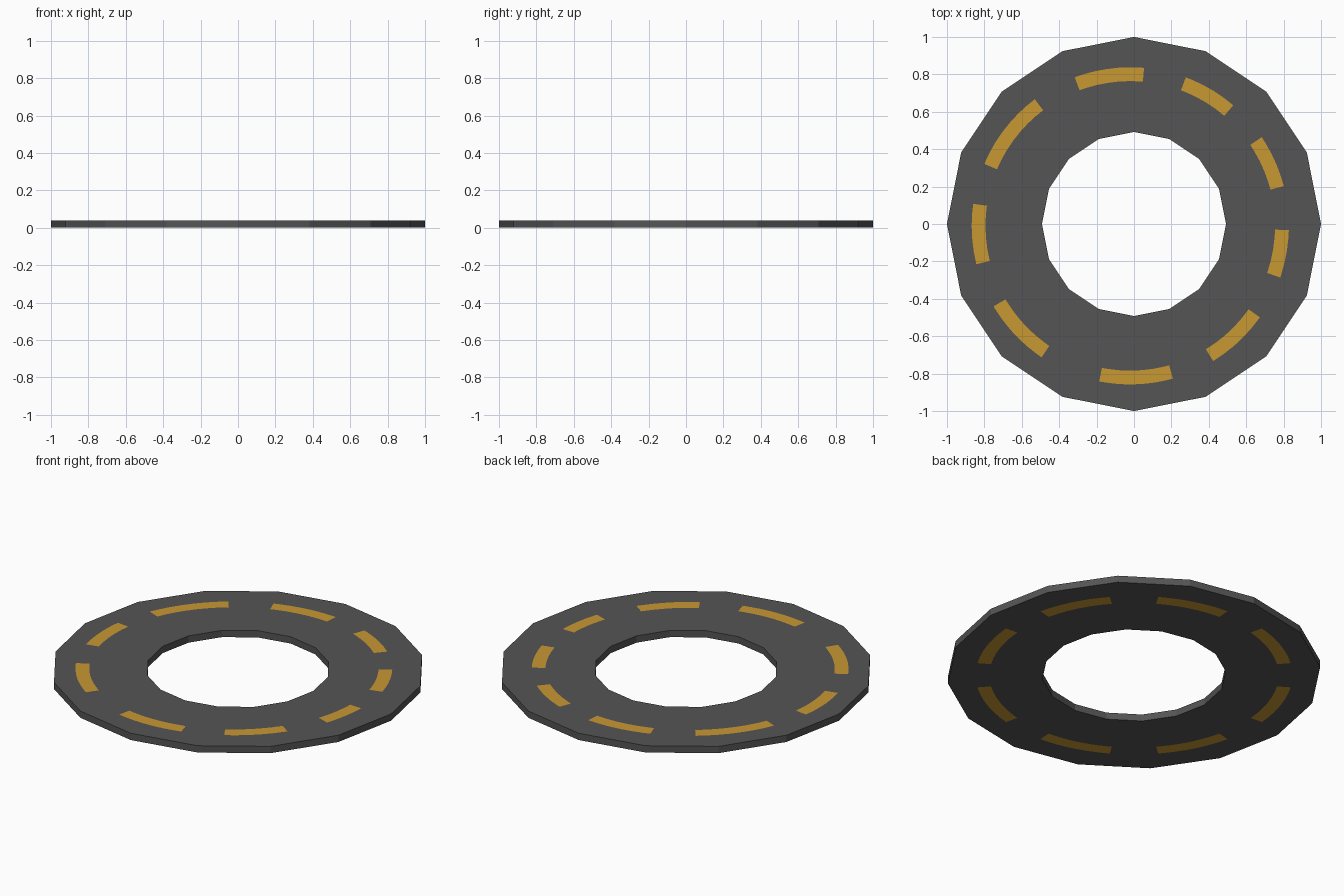
import bpy, bmesh, math

if "Cube" in bpy.data.objects:
    bpy.data.objects.remove(bpy.data.objects["Cube"])

SIDES, R_OUT, R_IN, H = 16, 1.0, 0.492, 0.04
STEP = 360 / SIDES
R_DASH = (0.774, 0.848)

# dash spans in degrees: uneven on top, eight even ones below
TOP = [(-19, -1.5), (14.5, 34), (49.5, 69.5), (85, 110.5), (127, 157),
       (172, 194), (210.5, 236), (258.7, 285.6), (301.5, 324.8)]
BOTTOM = [(27.5 + 45 * k - 13.7, 27.5 + 45 * k + 13.7) for k in range(8)]


def material(name, rgb):
    m = bpy.data.materials.new(name)
    m.diffuse_color = (*rgb, 1)
    m.use_nodes = True
    m.node_tree.nodes["Principled BSDF"].inputs["Base Color"].default_value = m.diffuse_color
    return m


def polygon_radius(r, deg):
    # radius of a straight-sided ring edge at the given angle
    off = (deg % STEP) - STEP / 2
    return r * math.cos(math.radians(STEP / 2)) / math.cos(math.radians(off))


def in_dash(deg, spans):
    return any(a < d < b for a, b in spans for d in (deg, deg - 360))


# angles: ring corners, fine steps and dash ends
angles = {round(4.5 * k, 3) for k in range(80)}
for a, b in TOP + BOTTOM:
    angles |= {round(a % 360, 3), round(b % 360, 3)}
angles = sorted(angles)
N = len(angles)

bm = bmesh.new()


def loop(radius, z, poly=False, cx=0, cy=0):
    verts = []
    for d in angles:
        r = polygon_radius(radius, d) if poly else radius
        t = math.radians(d)
        verts.append(bm.verts.new((cx + r * math.cos(t), cy + r * math.sin(t), z)))
    return verts


def band(l0, l1, spans=()):
    for i in range(N):
        j = (i + 1) % N
        f = bm.faces.new((l0[i], l1[i], l1[j], l0[j]))
        end = angles[j] if j else 360 + angles[0]
        f.material_index = int(in_dash((angles[i] + end) / 2, spans))


# top face loops (dash circle sits slightly off centre) and bottom face loops
top = [loop(R_IN, H, True), loop(R_DASH[0], H, cx=-0.02, cy=-0.01),
       loop(R_DASH[1], H, cx=-0.02, cy=-0.01), loop(R_OUT, H, True)]
bot = [loop(R_IN, 0, True), loop(R_DASH[0], 0), loop(R_DASH[1], 0), loop(R_OUT, 0, True)]

for k in range(3):
    band(top[k], top[k + 1], TOP if k == 1 else ())
    band(bot[k + 1], bot[k], BOTTOM if k == 1 else ())
band(top[3], bot[3])   # outer wall
band(bot[0], top[0])   # inner wall

bmesh.ops.recalc_face_normals(bm, faces=bm.faces)
mesh = bpy.data.meshes.new("flat_ring")
bm.to_mesh(mesh)
bm.free()
mesh.materials.append(material("dark grey", (0.089, 0.089, 0.089)))
mesh.materials.append(material("gold", (0.58, 0.315, 0.034)))
ring = bpy.data.objects.new("flat_ring", mesh)
bpy.context.collection.objects.link(ring)
